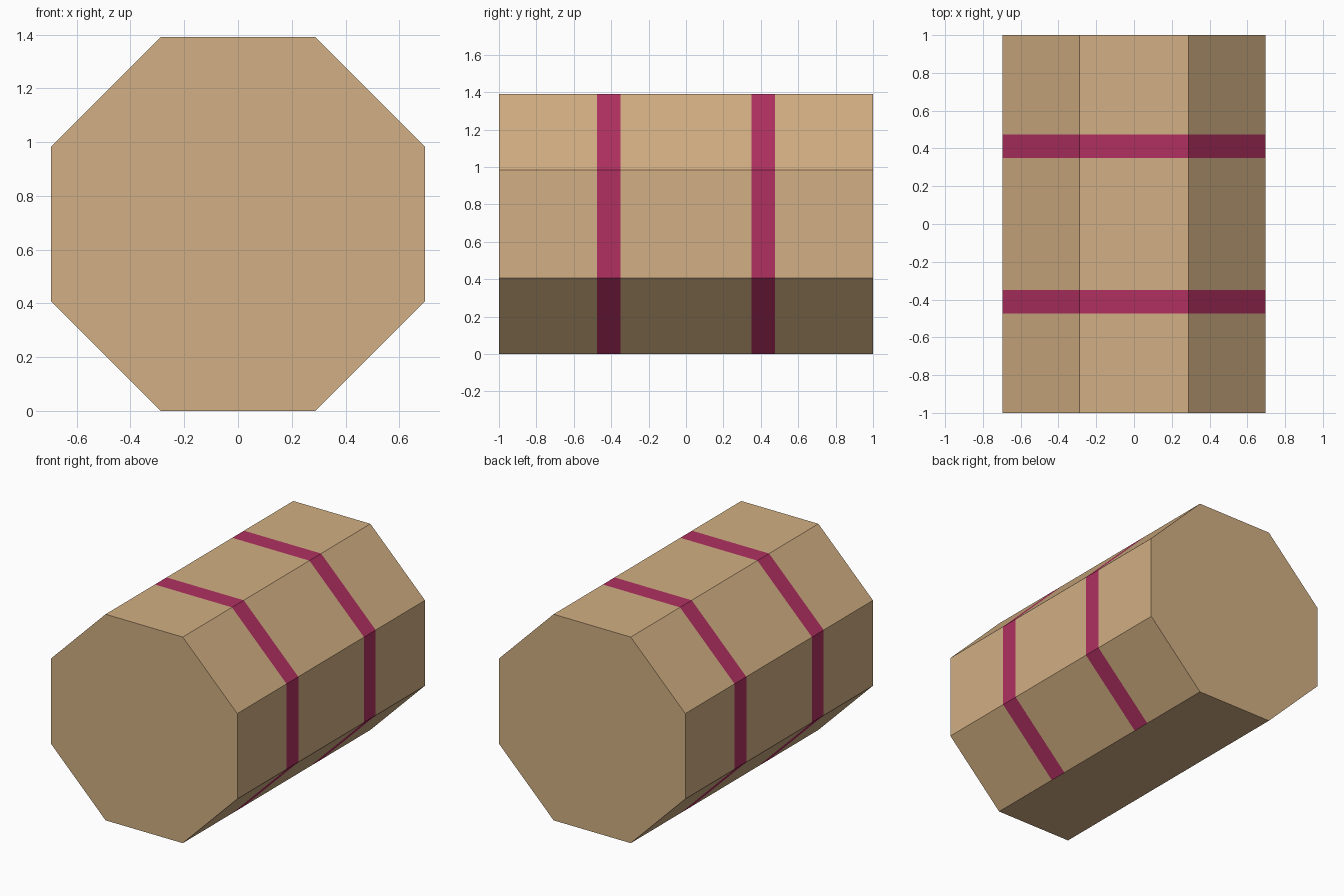
import bpy, bmesh, math

if "Cube" in bpy.data.objects:
    bpy.data.objects.remove(bpy.data.objects["Cube"])

def srgb(r, g, b):
    def lin(c):
        c /= 255
        return c / 12.92 if c <= 0.04045 else ((c + 0.055) / 1.055) ** 2.4
    return (lin(r), lin(g), lin(b), 1.0)

def material(name, rgb):
    m = bpy.data.materials.new(name)
    m.diffuse_color = srgb(*rgb)
    m.use_nodes = True
    m.node_tree.nodes["Principled BSDF"].inputs["Base Color"].default_value = m.diffuse_color
    return m

APOTHEM = 0.695
RADIUS = APOTHEM / math.cos(math.pi / 8)
STATIONS = [-1, -0.475, -0.35, 0.35, 0.475, 1]   # ring positions along y
BANDS = (1, 3)                                   # segments that are painted

bm = bmesh.new()

# octagonal rings along the bale
rings = []
for y in STATIONS:
    ring = []
    for i in range(8):
        a = math.pi / 8 + i * math.pi / 4
        ring.append(bm.verts.new((RADIUS * math.cos(a), y, APOTHEM + RADIUS * math.sin(a))))
    rings.append(ring)

# side faces, with painted bands everywhere but the underside
for s in range(len(rings) - 1):
    for i in range(8):
        j = (i + 1) % 8
        f = bm.faces.new((rings[s][i], rings[s][j], rings[s + 1][j], rings[s + 1][i]))
        underside = f.calc_center_median().z < 0.01
        f.material_index = 1 if s in BANDS and not underside else 0

# end caps
bm.faces.new(rings[0])
bm.faces.new(rings[-1])
bmesh.ops.recalc_face_normals(bm, faces=bm.faces)

mesh = bpy.data.meshes.new("octagonal_bale")
bm.to_mesh(mesh)
bm.free()
mesh.materials.append(material("straw tan", (210, 175, 131)))
mesh.materials.append(material("crimson band", (176, 48, 96)))
bale = bpy.data.objects.new("octagonal_bale", mesh)
bpy.context.collection.objects.link(bale)
